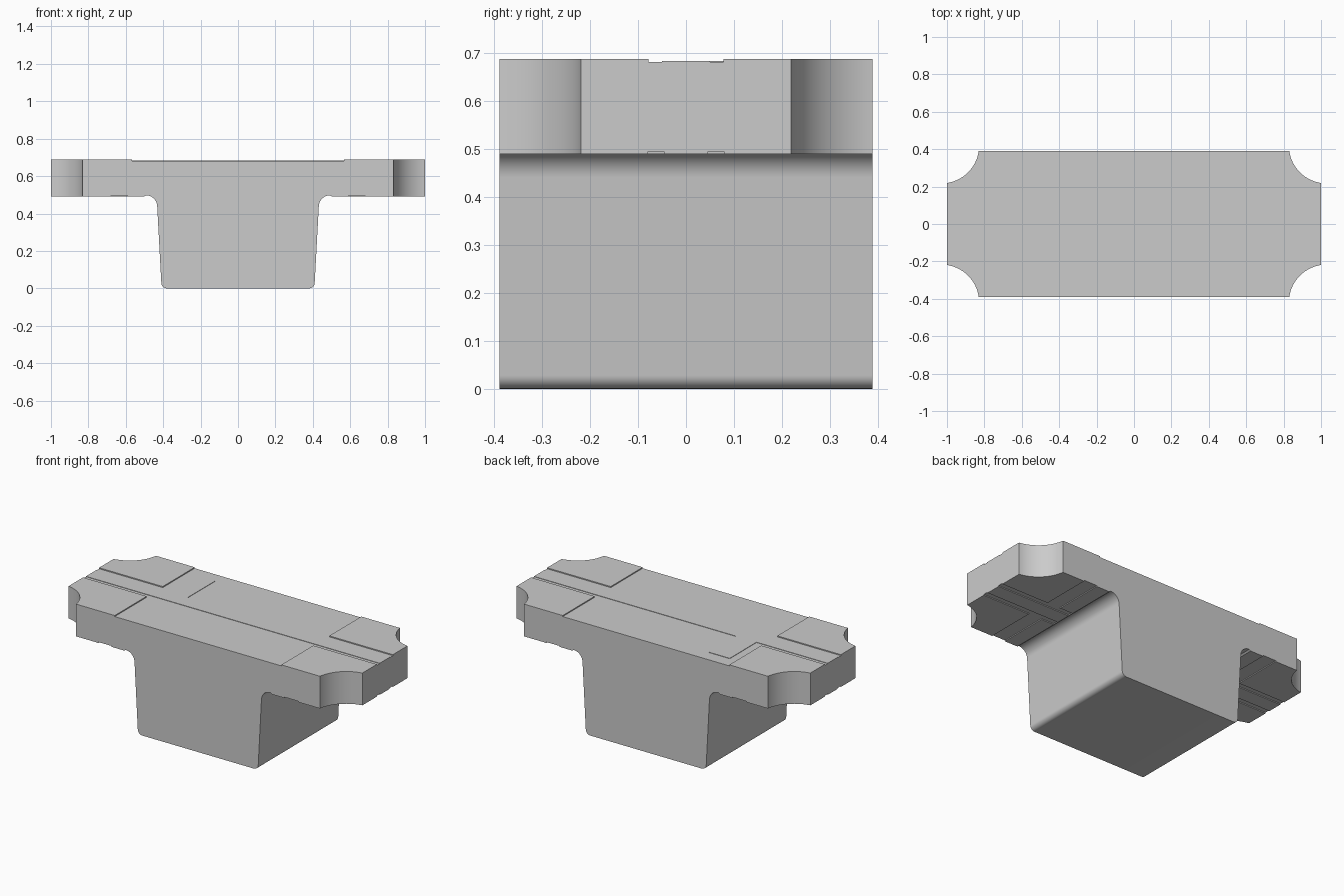
import bpy, bmesh, math

cube = bpy.data.objects.get("Cube")
if cube:
    bpy.data.objects.remove(cube, do_unlink=True)

# Single grey material
grey = bpy.data.materials.new("light grey")
grey.use_nodes = True
colour = (0.6, 0.6, 0.6, 1.0)
grey.diffuse_color = colour
grey.node_tree.nodes["Principled BSDF"].inputs["Base Color"].default_value = colour

HALF_Y = 0.389
TOP, PLATEAU, FLOOR = 0.6885, 0.6845, 0.682   # pad, strip and groove levels
UNDER, UNDER_GROOVE = 0.49, 0.4955


def new_object(name, bm):
    mesh = bpy.data.meshes.new(name)
    bmesh.ops.recalc_face_normals(bm, faces=bm.faces)
    bm.to_mesh(mesh)
    bm.free()
    mesh.materials.append(grey)
    obj = bpy.data.objects.new(name, mesh)
    bpy.context.collection.objects.link(obj)
    return obj


def arc(cx, cz, r, start, end, steps):
    return [(cx + r * math.cos(math.radians(start + (end - start) * i / steps)),
             cz + r * math.sin(math.radians(start + (end - start) * i / steps)))
            for i in range(steps + 1)]


def cut(target, cutter):
    cutter.hide_render = True
    mod = target.modifiers.new("cut", 'BOOLEAN')
    mod.operation = 'DIFFERENCE'
    mod.solver = 'EXACT'
    mod.object = cutter
    bpy.context.view_layer.objects.active = target
    bpy.ops.object.modifier_apply(modifier=mod.name)
    bpy.data.objects.remove(cutter, do_unlink=True)


def cut_box(target, x0, x1, y0, y1, z0, z1):
    bm = bmesh.new()
    bmesh.ops.create_cube(bm, size=1)
    for v in bm.verts:
        v.co = (x1 if v.co.x > 0 else x0, y1 if v.co.y > 0 else y0, z1 if v.co.z > 0 else z0)
    cut(target, new_object("box_cutter", bm))


# T-shaped body: rounded foot, tapered stem, filleted neck, flat flange
half = (arc(0.380, 0.03, 0.03, -90, -3, 8)
        + arc(0.492, 0.437, 0.06, 177, 90, 12)
        + [(0.502, UNDER), (1.0, UNDER), (1.0, TOP)])
profile = half + [(-x, z) for x, z in reversed(half)]
bm = bmesh.new()
face = bm.faces.new([bm.verts.new((x, -HALF_Y, z)) for x, z in profile])
extruded = bmesh.ops.extrude_face_region(bm, geom=[face])
for v in [g for g in extruded["geom"] if isinstance(g, bmesh.types.BMVert)]:
    v.co.y = HALF_Y
body = new_object("flanged_body", bm)

# Concave corner scallops
for sx in (-1, 1):
    for sy in (-1, 1):
        bm = bmesh.new()
        bmesh.ops.create_cone(bm, cap_ends=True, segments=96, radius1=0.202,
                              radius2=0.202, depth=1.0)
        bmesh.ops.translate(bm, verts=bm.verts, vec=(sx * 1.03, sy * 0.419, 0.6))
        cut(body, new_object("scallop_cutter", bm))

# Top face: lower the middle, leaving four raised corner pads
cut_box(body, -0.567, 0.567, -1, 1, PLATEAU, 1)
cut_box(body, -2, 2, -0.078, 0.078, PLATEAU, 1)

# Top face: sink the area around the long strip and its side stub
for x0, x1, y0, y1 in (
        (-0.567, 0.567, -1, -0.05),
        (-2, 2, -0.078, -0.05),
        (-0.375, 0.567, 0.05, 1),
        (-0.567, -0.515, 0.05, 1),
        (-0.52, -0.37, 0.31, 1),
        (-2, -0.515, 0.05, 0.078),
        (-0.375, 2, 0.05, 0.078)):
    cut_box(body, x0, x1, y0, y1, FLOOR, 1)

# Underside of the flange: grooves beside the centre strip and across it
for s in (-1, 1):
    for sy in (-1, 1):
        x0, x1 = sorted((s * 0.505, s * 2))
        y0, y1 = sorted((sy * 0.046, sy * 0.079))
        cut_box(body, x0, x1, y0, y1, 0.3, UNDER_GROOVE)
        x0, x1 = sorted((s * 0.59, s * 0.68))
        y0, y1 = sorted((sy * 0.07, sy * 1))
        cut_box(body, x0, x1, y0, y1, 0.3, UNDER_GROOVE)

# Smooth arcs, crisp edges
bpy.ops.object.select_all(action='DESELECT')
body.select_set(True)
bpy.context.view_layer.objects.active = body
bpy.ops.object.shade_smooth_by_angle(angle=math.radians(30))
